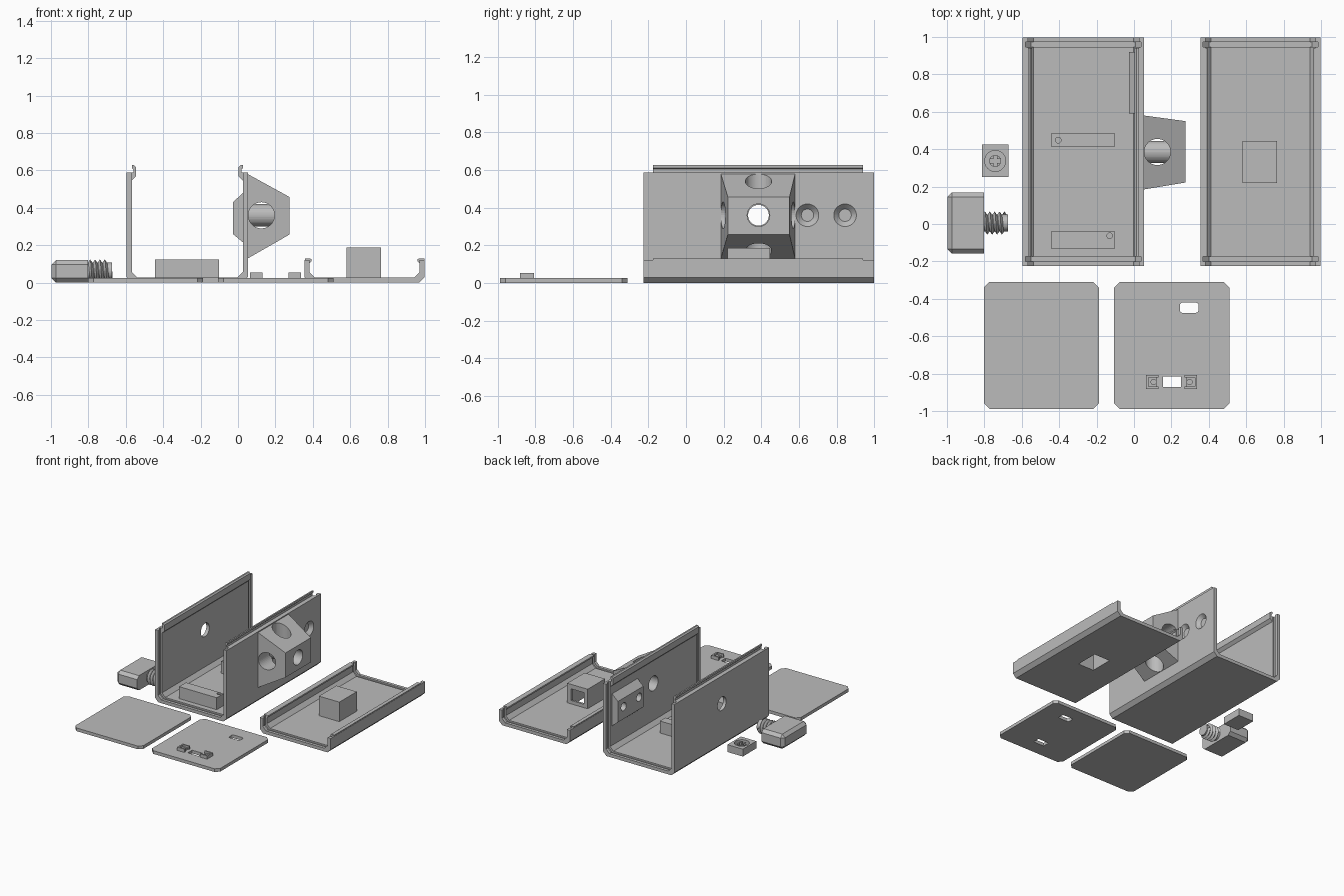
import bpy, bmesh
from math import pi, cos, sin
from mathutils import Matrix, Vector

if "Cube" in bpy.data.objects:
    bpy.data.objects.remove(bpy.data.objects["Cube"])

grey = bpy.data.materials.new("plain_grey")
grey.use_nodes = True
grey.diffuse_color = (0.5, 0.5, 0.5, 1)
grey.node_tree.nodes["Principled BSDF"].inputs["Base Color"].default_value = (0.5, 0.5, 0.5, 1)


def finish(name, bm):
    bmesh.ops.recalc_face_normals(bm, faces=bm.faces)
    mesh = bpy.data.meshes.new(name)
    bm.to_mesh(mesh)
    bm.free()
    mesh.materials.append(grey)
    ob = bpy.data.objects.new(name, mesh)
    bpy.context.collection.objects.link(ob)
    return ob


def box(name, x0, x1, y0, y1, z0, z1):
    bm = bmesh.new()
    mid = Vector((x0 + x1, y0 + y1, z0 + z1)) / 2
    size = Matrix.Diagonal((x1 - x0, y1 - y0, z1 - z0, 1))
    bmesh.ops.create_cube(bm, size=1, matrix=Matrix.Translation(mid) @ size)
    return finish(name, bm)


def rod(name, centre, axis, r, length, r2=None):
    bm = bmesh.new()
    turn = Vector(axis).to_track_quat('Z', 'Y').to_matrix().to_4x4()
    bmesh.ops.create_cone(bm, cap_ends=True, segments=40, radius1=r, radius2=r if r2 is None else r2,
                          depth=length, matrix=Matrix.Translation(centre) @ turn)
    return finish(name, bm)


def prism(name, points, direction):
    """Extrude a closed outline of 3D points."""
    bm = bmesh.new()
    face = bm.faces.new([bm.verts.new(p) for p in points])
    out = bmesh.ops.extrude_face_region(bm, geom=[face])
    moved = [v for v in out["geom"] if isinstance(v, bmesh.types.BMVert)]
    bmesh.ops.translate(bm, verts=moved, vec=direction)
    return finish(name, bm)


def along_y(name, xz, y0, y1):
    return prism(name, [(x, y0, z) for x, z in xz], (0, y1 - y0, 0))


def combine(ob, tools, operation='DIFFERENCE'):
    bpy.context.view_layer.objects.active = ob
    for tool in tools:
        mod = ob.modifiers.new("cut", 'BOOLEAN')
        mod.object, mod.operation, mod.solver = tool, operation, 'EXACT'
        bpy.ops.object.modifier_apply(modifier=mod.name)
        bpy.data.objects.remove(tool)
    return ob


Y0, Y1, T = -0.225, 0.998, 0.027


def channel(name, x0, x1, h):
    """Open tray with chamfered corners and a plate groove at each end."""
    c, t = 0.03, T
    a, b = x0 + t, x1 - t
    ob = along_y(name, [(x0, c), (x0 + c, 0), (x1 - c, 0), (x1, c), (x1, h), (b, h),
                        (b, t + c), (b - c, t), (a + c, t), (a, t + c), (a, h), (x0, h)], Y0, Y1)
    g, d = 0.012, 0.045
    for y in (Y0 + 0.025, Y1 - 0.052):
        cut = along_y("groove", [(a - g, d), (a - g + c, t - g), (b + g - c, t - g), (b + g, d),
                                 (b + g, h + 0.1), (a - g, h + 0.1)], y, y + T)
        combine(ob, [cut])
    return ob


# Main housing
HX0, HX1, HZ = -0.595, 0.053, 0.588
MY, MZ = 0.385, 0.36
housing = channel("housing", HX0, HX1, HZ)

# Snap lips along the top of both side walls
for name, x, s in (("right_snap_lip", HX0 + T, 1), ("left_snap_lip", HX1 - T, -1)):
    lip = [(-0.006, 0.54), (0.022, 0.567), (0.022, 0.618), (0.012, 0.628), (0, 0.628),
           (0, 0.612), (0.008, 0.605), (0.008, 0.588), (-0.006, 0.588)]
    along_y(name, [(x + s * dx, z) for dx, z in lip], -0.175, 0.94)

# Mounting boss: a tapered block on the outer wall
bm = bmesh.new()
rings = []
for x, ya, yb, za, zb in ((0.04, 0.183, 0.582, 0.125, 0.584), (HX1, 0.185, 0.58, 0.13, 0.58),
                          (0.275, 0.222, 0.55, 0.257, 0.458)):
    rings.append([bm.verts.new(p) for p in ((x, ya, za), (x, yb, za), (x, yb, zb), (x, ya, zb))])
bm.faces.new(rings[0])
bm.faces.new(rings[-1])
for lo, hi in zip(rings, rings[1:]):
    for i in range(4):
        j = (i + 1) % 4
        bm.faces.new((lo[i], lo[j], hi[j], hi[i]))
combine(housing, [finish("mount_boss", bm)], 'UNION')

# Inner clamp block with sloping top and bottom
clamp = along_y("clamp_block", [(0.04, 0.21), (0.027, 0.215), (-0.027, 0.26), (-0.027, 0.43),
                                (0.027, 0.48), (0.04, 0.485)], 0.59, 0.92)
combine(housing, [clamp], 'UNION')

# Three crossing bores, the far wall hole and the countersunk holes
combine(housing, [
    rod("cut_y", (0.125, MY, MZ), (0, 1, 0), 0.07, 0.7),
    rod("cut_z", (0.125, MY, MZ), (0, 0, 1), 0.07, 0.6),
    rod("cut_x", (0.15, MY, MZ), (1, 0, 0), 0.06, 0.5),
    rod("cut_wall", (HX0, MY, MZ), (1, 0, 0), 0.055, 0.2)])
for y in (0.645, 0.845):
    combine(housing, [rod("cut_screw", (0, y, MZ), (1, 0, 0), 0.033, 0.3),
                      rod("cut_sink", (0.04, y, MZ), (1, 0, 0), 0.033, 0.03, 0.062)])

# Screw blocks on the housing floor
for name, y0, y1, hx, hy in (("back_screw_block", 0.415, 0.485, -0.405, 0.448),
                             ("front_screw_block", -0.13, -0.04, -0.13, -0.063)):
    block = box(name, -0.443, -0.102, y0, y1, 0.022, 0.125)
    combine(block, [rod("cut", (hx, hy, 0.13), (0, 0, 1), 0.015, 0.14)])

# Lid with hooked rims
LX0, LX1, LZ = 0.355, 0.998, 0.122
lid = channel("lid", LX0, LX1, LZ)
for name, x, s in (("lid_right_rim", LX0, 1), ("lid_left_rim", LX1, -1)):
    rim = [(0.002, 0.108), (0.022, 0.1), (0.038, 0.113), (0.038, 0.125), (0.03, 0.13), (0.002, 0.13)]
    along_y(name, [(x + s * dx, z) for dx, z in rim], -0.175, 0.94)

# Hollow switch tower on the lid, open underneath and at the back
combine(lid, [box("tower", 0.58, 0.765, 0.22, 0.445, 0.01, 0.187)], 'UNION')
combine(lid, [box("cut", 0.6, 0.745, 0.24, 0.428, -0.05, 0.167),
              box("cut_window", 0.615, 0.73, 0.4, 0.5, 0.055, 0.15)])


# End plates with clipped corners
def plate(name, x0, x1):
    y0, y1, c = -0.988, -0.31, 0.03
    return prism(name, [(x0 + c, y0, 0), (x1 - c, y0, 0), (x1, y0 + c, 0), (x1, y1 - c, 0),
                        (x1 - c, y1, 0), (x0 + c, y1, 0), (x0, y1 - c, 0), (x0, y0 + c, 0)], (0, 0, 0.026))


plate("plain_end_plate", -0.803, -0.187)
ported = plate("ported_end_plate", -0.107, 0.51)
slot = box("cut_slot", 0.245, 0.345, -0.475, -0.42, -0.1, 0.1)
bm = bmesh.new()
bm.from_mesh(slot.data)
upright = [e for e in bm.edges if abs(e.verts[0].co.z - e.verts[1].co.z) > 0.1]
bmesh.ops.bevel(bm, geom=upright, offset=0.015, segments=4, affect='EDGES', profile=0.5)
bm.to_mesh(slot.data)
bm.free()
combine(ported, [slot, box("cut_port", 0.155, 0.252, -0.872, -0.815, -0.1, 0.1)])

# Board brackets either side of the port
for name, x, s in (("right_bracket", 0.065, 1), ("left_bracket", 0.337, -1)):
    def part(label, a, b, y0, y1, z1):
        return box(label, min(x + s * a, x + s * b), max(x + s * a, x + s * b), y0, y1, 0.02, z1)
    base = part(name, 0.012, 0.056, -0.87, -0.82, 0.038)
    combine(base, [rod("cut", (x + s * 0.04, -0.845, 0.04), (0, 0, 1), 0.014, 0.1)])
    part(name + "_end", 0, 0.012, -0.882, -0.808, 0.053)
    for y in (-0.882, -0.82):
        part(name + "_side", 0.011, 0.066, y, y + 0.012, 0.053)

# Thumb screw: bevelled grip
grip = box("screw_grip", -0.998, -0.803, -0.158, 0.168, 0, 0.12)
bm = bmesh.new()
bm.from_mesh(grip.data)
edges = [e for e in bm.edges if min(v.co.x for v in e.verts) < -0.9]
bmesh.ops.bevel(bm, geom=edges, offset=0.024, segments=1, affect='EDGES')
bmesh.ops.recalc_face_normals(bm, faces=bm.faces)
bm.to_mesh(grip.data)
bm.free()

# Helical thread around a core
rod("screw_core", (-0.74, 0.005, 0.062), (1, 0, 0), 0.045, 0.13)
bm = bmesh.new()
n, turns, pitch = 32, 4, 0.026
root, crest = [], []
for k in range(n * (turns + 1) + 1):
    t, x = 2 * pi * k / n, -0.81 + pitch * k / n
    for row, r, dx in ((root, 0.043, 0), (crest, 0.062, pitch / 2)):
        row.append(bm.verts.new((x + dx, 0.005 + r * cos(t), 0.062 + r * sin(t))))
for k in range(n * turns):
    bm.faces.new((root[k], root[k + 1], crest[k + 1], crest[k]))
    bm.faces.new((crest[k], crest[k + 1], root[k + 1 + n], root[k + n]))
loose = [v for v in bm.verts if not v.link_faces]
bmesh.ops.delete(bm, geom=loose, context='VERTS')
finish("screw_thread", bm)

# Square nut with a recessed cross socket
nut = box("nut", -0.812, -0.672, 0.25, 0.424, 0, 0.06)
NX, NY = -0.742, 0.337
combine(nut, [rod("cut", (NX, NY, 0.06), (0, 0, 1), 0.056, 0.07)])
post = rod("nut_post", (NX, NY, 0.037), (0, 0, 1), 0.032, 0.036)
combine(post, [box("cut", NX - 0.01, NX + 0.01, NY - 0.05, NY + 0.05, 0.035, 0.1),
               box("cut", NX - 0.05, NX + 0.05, NY - 0.01, NY + 0.01, 0.035, 0.1)])
